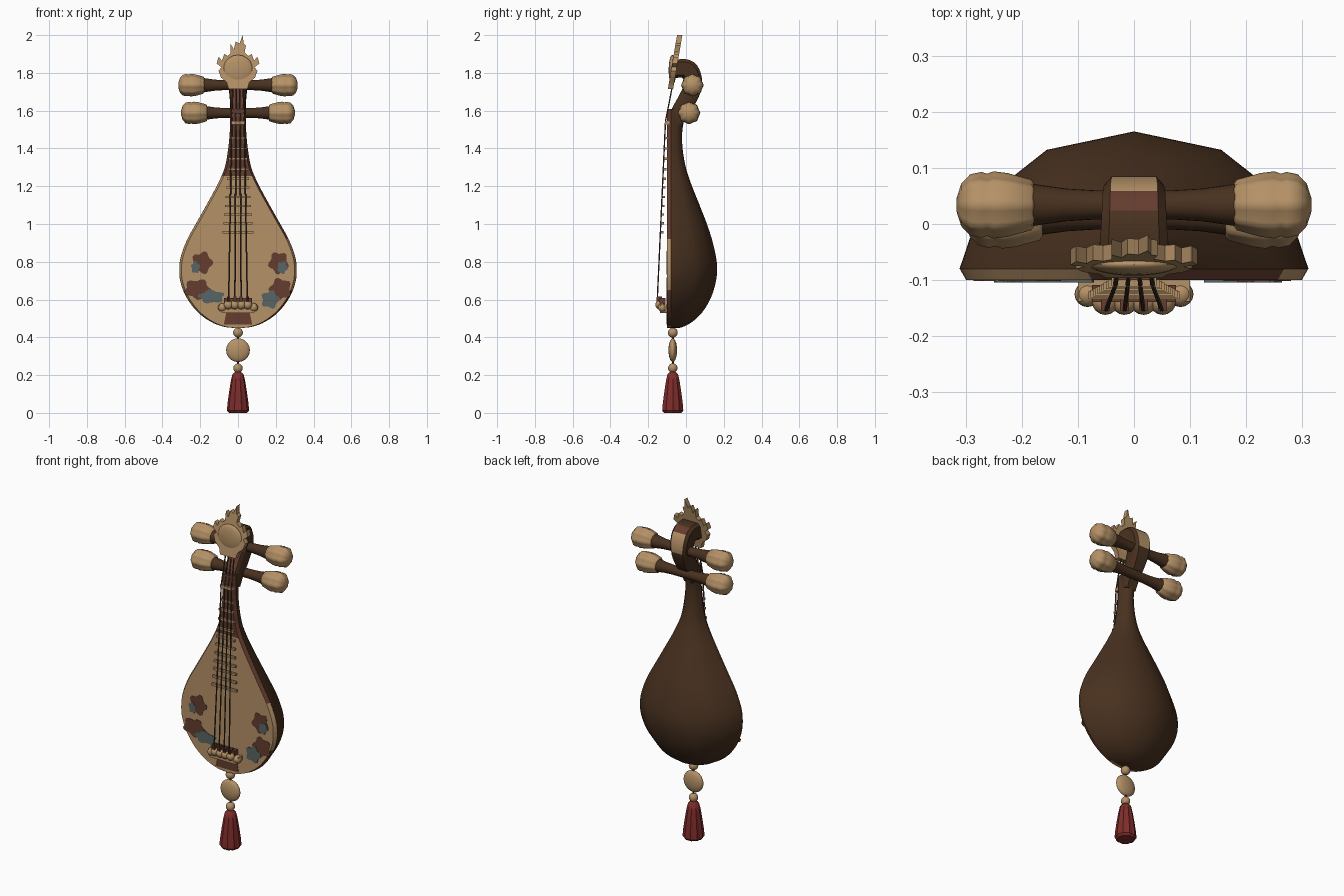
import bpy, bmesh, math
from mathutils import Vector

if "Cube" in bpy.data.objects:
    bpy.data.objects.remove(bpy.data.objects["Cube"])


def material(name, rgb):
    m = bpy.data.materials.new(name)
    m.diffuse_color = (*rgb, 1)
    m.use_nodes = True
    m.node_tree.nodes["Principled BSDF"].inputs["Base Color"].default_value = m.diffuse_color
    return m


TAN = material("tan wood", (0.46, 0.285, 0.135))
BROWN = material("dark brown wood", (0.066, 0.031, 0.014))
RED_BROWN = material("red brown wood", (0.13, 0.046, 0.028))
RED = material("tassel red", (0.21, 0.026, 0.023))
BLUE = material("grey blue paint", (0.1, 0.13, 0.13))
STRING = material("string brown", (0.07, 0.045, 0.03))


def build(name, verts, faces, mats, rule=None, angle=40):
    me = bpy.data.meshes.new(name)
    me.from_pydata([tuple(v) for v in verts], [], faces)
    bm = bmesh.new()
    bm.from_mesh(me)
    bmesh.ops.remove_doubles(bm, verts=bm.verts, dist=1e-5)
    bmesh.ops.recalc_face_normals(bm, faces=bm.faces)
    bm.to_mesh(me)
    bm.free()
    for m in mats:
        me.materials.append(m)
    for p in me.polygons:
        p.use_smooth = True
        if rule:
            p.material_index = rule(p.center, p.normal)
    me.set_sharp_from_angle(angle=math.radians(angle))
    ob = bpy.data.objects.new(name, me)
    bpy.context.collection.objects.link(ob)
    return ob


def loft(name, rings, mats, rule=None, angle=40):
    n = len(rings[0])
    verts = [v for r in rings for v in r]
    faces = [(i * n + j, i * n + (j + 1) % n, (i + 1) * n + (j + 1) % n, (i + 1) * n + j)
             for i in range(len(rings) - 1) for j in range(n)]
    faces += [tuple(range(n)), tuple(range(len(verts) - n, len(verts)))]
    return build(name, verts, faces, mats, rule, angle)


def lathe(name, profile, origin, mat, axis="z", side=1, n=24, lobes=0, amp=0.0, flat=1.0):
    """profile: (radius, distance along the axis); lobes flute the outline"""
    rings = []
    for r, h in profile:
        ring = []
        for k in range(n):
            a = 2 * math.pi * k / n
            q = r * (1 + amp * math.cos(lobes * a))
            u, v = q * math.cos(a), q * math.sin(a) * flat
            ring.append(Vector(origin) + (Vector((u, v, h)) if axis == "z" else Vector((side * h, u, v))))
        rings.append(ring)
    return loft(name, rings, [mat])


def ball(name, c, r, mat, scale=(1, 1, 1), n=16):
    prof = [(r * math.sin(math.pi * i / 10), -r * scale[2] * math.cos(math.pi * i / 10)) for i in range(11)]
    prof[0], prof[-1] = (1e-4, prof[0][1]), (1e-4, prof[-1][1])
    ob = lathe(name, prof, (0, 0, 0), mat, n=n, flat=scale[1] / scale[0])
    ob.scale.x = ob.scale.y = scale[0]
    ob.location = c
    return ob


def box(name, c, s, mat):
    x, y, z = (d / 2 for d in s)
    rings = [[Vector(c) + Vector(p) for p in ((-x, -y, k), (x, -y, k), (x, y, k), (-x, y, k))] for k in (-z, z)]
    return loft(name, rings, [mat])


def prism(name, pts, y0, y1, mat, lean=lambda z: 0):
    return loft(name, [[(x, y + lean(z), z) for x, z in pts] for y in (y0, y1)], [mat])


def spline(pts, sub):
    """Catmull-Rom through tuples of any length"""
    p = [Vector(q) for q in pts]
    p = [2 * p[0] - p[1]] + p + [2 * p[-1] - p[-2]]
    out = []
    for i in range(1, len(p) - 2):
        for k in range(sub):
            t = k / sub
            out.append(0.5 * (2 * p[i] + (p[i + 1] - p[i - 1]) * t
                       + (2 * p[i - 1] - 5 * p[i] + 4 * p[i + 1] - p[i + 2]) * t * t
                       + (3 * p[i] - p[i - 1] - 3 * p[i + 1] + p[i + 2]) * t ** 3))
    return out + [p[-2]]


# pear-shaped outline: half width, height, depth of back
outline = spline([(0.012, 0.449, -0.04), (0.075, 0.456, -0.015), (0.145, 0.483, 0.035), (0.215, 0.535, 0.088),
                  (0.272, 0.61, 0.132), (0.304, 0.69, 0.157), (0.311, 0.76, 0.165), (0.302, 0.83, 0.158),
                  (0.268, 0.92, 0.137), (0.218, 1.01, 0.107), (0.162, 1.11, 0.068), (0.108, 1.21, 0.028),
                  (0.07, 1.3, -0.001), (0.052, 1.4, -0.018), (0.043, 1.5, -0.019), (0.042, 1.61, 0.005)], 4)

# rounded back shell and neck
loft("body_back", [[(w * math.cos(math.pi * k / 6), -0.08 + (b + 0.08) * math.sin(math.pi * k / 6), z)
                    for k in range(7)] for w, z, b in outline], [BROWN], angle=50)


# flat soundboard with bevelled rim, reddish fingerboard above
def board_rule(c, n):
    if c.z > 1.25:
        return 1
    return 1 if n.x > 0.3 and (c.z < 0.66 or c.z > 0.93) else 0


loft("soundboard", [[(-w, -0.079, z), (-max(w - 0.012, 0.004), -0.1, z), (max(w - 0.012, 0.004), -0.1, z),
                     (w, -0.079, z)] for w, z, b in outline], [TAN, RED_BROWN], board_rule, 25)

# painted patches on the soundboard: x, z, half width, half height
patches = [(-0.19, 0.795, 0.052, 0.055, RED_BROWN), (-0.215, 0.655, 0.066, 0.05, RED_BROWN),
           (0.215, 0.795, 0.05, 0.055, RED_BROWN), (0.225, 0.655, 0.055, 0.055, RED_BROWN),
           (-0.14, 0.615, 0.065, 0.034, BLUE), (-0.225, 0.77, 0.022, 0.03, BLUE),
           (0.17, 0.6, 0.045, 0.045, BLUE), (0.235, 0.77, 0.026, 0.032, BLUE)]
for i, (x, z, a, b, m) in enumerate(patches):
    pts = []
    for k in range(24):
        t = 2 * math.pi * k / 24
        q = 1 + 0.16 * math.cos(5 * t + i)
        pts.append((x + a * q * math.cos(t), z + b * q * math.sin(t)))
    prism("painted_patch", pts, -0.102 - (0.002 if m is BLUE else 0), -0.099, m)
prism("tail_patch", [(-0.075, 0.468), (0.075, 0.468), (0.06, 0.54), (-0.06, 0.54)], -0.102, -0.099, RED_BROWN)

# curled pegbox: y, z, half thickness, half width
path = spline([(-0.055, 1.53, 0.036, 0.036), (-0.036, 1.59, 0.043, 0.04), (0.004, 1.655, 0.048, 0.042),
               (0.034, 1.72, 0.048, 0.048), (0.034, 1.775, 0.049, 0.054), (0.012, 1.815, 0.051, 0.057),
               (-0.025, 1.824, 0.049, 0.06), (-0.065, 1.818, 0.046, 0.064)], 4)
rings = []
for i, (y, z, t, w) in enumerate(path):
    a, b = path[max(i - 1, 0)], path[min(i + 1, len(path) - 1)]
    d = Vector((0, b[0] - a[0], b[1] - a[1])).normalized()
    nrm = Vector((0, d.z, -d.y))
    sec = [(-1, -0.7), (-0.75, -1), (0.75, -1), (1, -0.7), (1, 0.7), (0.75, 1), (-0.75, 1), (-1, 0.7)]
    rings.append([Vector((w * u, y, z)) + nrm * (t * v) for u, v in sec])


def head_rule(c, n):
    if abs(n.x) < 0.5 and c.y > 0.02 and c.z > 1.73 and n.y > 0:
        return 1 if c.z < 1.835 else 2
    return 2 if n.y < -0.6 and c.z < 1.75 else 0


loft("pegbox", rings, [BROWN, TAN, RED_BROWN], head_rule)

# four tuning pegs
for y, z, e in ((0.034, 1.735, 0.0), (0.016, 1.588, -0.015)):
    for s in (-1, 1):
        lathe("peg_shaft", [(0.026, 0.0), (0.026, 0.07), (0.029, 0.12), (0.036, 0.17), (0.041, 0.2 + e)],
              (0, y, z), BROWN, "x", s)
        lathe("peg_knob", [(0.036, 0.178 + e), (0.043, 0.183 + e), (0.054, 0.225 + e), (0.057, 0.25 + e),
                           (0.053, 0.262 + e), (0.056, 0.272 + e), (0.052, 0.292 + e), (0.036, 0.308 + e),
                           (0.012, 0.316 + e)], (0, y, z), TAN, "x", s, 32, 8, 0.05)

# carved crown plate with flame, leaning back
crown = [(-.05, 1.715), (-.06, 1.75), (-.09, 1.775), (-.103, 1.81), (-.088, 1.83), (-.113, 1.85), (-.103, 1.885),
         (-.085, 1.865), (-.073, 1.9), (-.055, 1.89), (-.04, 1.905), (-.04, 1.955), (-.022, 1.925), (-.012, 1.965),
         (.008, 1.955), (.025, 2.0), (.03, 1.955), (.042, 1.945), (.035, 1.91), (.055, 1.89), (.073, 1.9),
         (.085, 1.865), (.103, 1.885), (.113, 1.85), (.088, 1.83), (.103, 1.81), (.09, 1.775), (.06, 1.75),
         (.05, 1.715)]
prism("crown_plate", crown, -0.078, -0.05, TAN, lambda z: (z - 1.82) * 0.17)
ball("crown_boss", (0, -0.072, 1.815), 0.08, TAN, (1, 0.25, 1), 24)


# strings run bridge, nut, pegbox
def string_y(z):
    return -0.152 + (z - 0.6) * 0.046


def rod(name, a, b, r, mat):
    a, b = Vector(a), Vector(b)
    rings = [[p + Vector((r * math.cos(k * math.pi / 3), r * math.sin(k * math.pi / 3), 0)) for k in range(6)]
             for p in (a, b)]
    loft(name, rings, [mat])


for k in (-1.5, -0.5, 0.5, 1.5):
    nut = (k * 0.022, string_y(1.545), 1.545)
    rod("string", (k * 0.033, string_y(0.59), 0.59), nut, 0.004, STRING)
    rod("string_end", nut, (k * 0.018, -0.07, 1.74), 0.004, STRING)
    # bridge posts and scrolls
    ball("bridge_scroll", (k * 0.034, -0.138, 0.572), 0.024, TAN)
    box("bridge_post", (k * 0.034, -0.14, 0.6), (0.016, 0.028, 0.03), RED_BROWN)

# bridge
prism("bridge_base", [(-0.1, 0.55), (-0.085, 0.53), (0.085, 0.53), (0.1, 0.55), (0.1, 0.575), (-0.1, 0.575)],
      -0.138, -0.099, TAN)
box("bridge_top", (0, -0.124, 0.592), (0.15, 0.03, 0.03), RED_BROWN)
for s in (-1, 1):
    ball("bridge_end", (s * 0.083, -0.125, 0.558), 0.023, TAN)

# nut and frets under the strings
box("nut", (0, -0.1, 1.537), (0.075, 0.024, 0.018), TAN)
for i, z in enumerate((1.455, 1.4, 1.345, 1.29, 1.24, 1.193, 1.143, 1.095, 1.05, 1.004, 0.957)):
    w = 0.08 if i < 1 else 0.085 + 0.0077 * i
    box("fret", (0, string_y(z) + 0.009, z), (w, 0.014, 0.012), TAN)

# hanging pendant: beads, disc, tassel
PY = -0.07
ball("upper_bead", (0, PY, 0.425), 0.026, TAN)
ball("pendant_disc", (0, PY, 0.332), 0.063, TAN, (1, 0.36, 1), 28)
ball("lower_bead", (0, PY, 0.237), 0.025, TAN)
rod("pendant_cord", (0, PY, 0.2), (0, PY, 0.47), 0.006, BROWN)
lathe("tassel", [(0.014, 0.217), (0.028, 0.205), (0.036, 0.17), (0.045, 0.11), (0.053, 0.05), (0.056, 0.012),
                 (0.046, 0.0)], (0, PY, 0), RED, n=40, lobes=10, amp=0.05)
